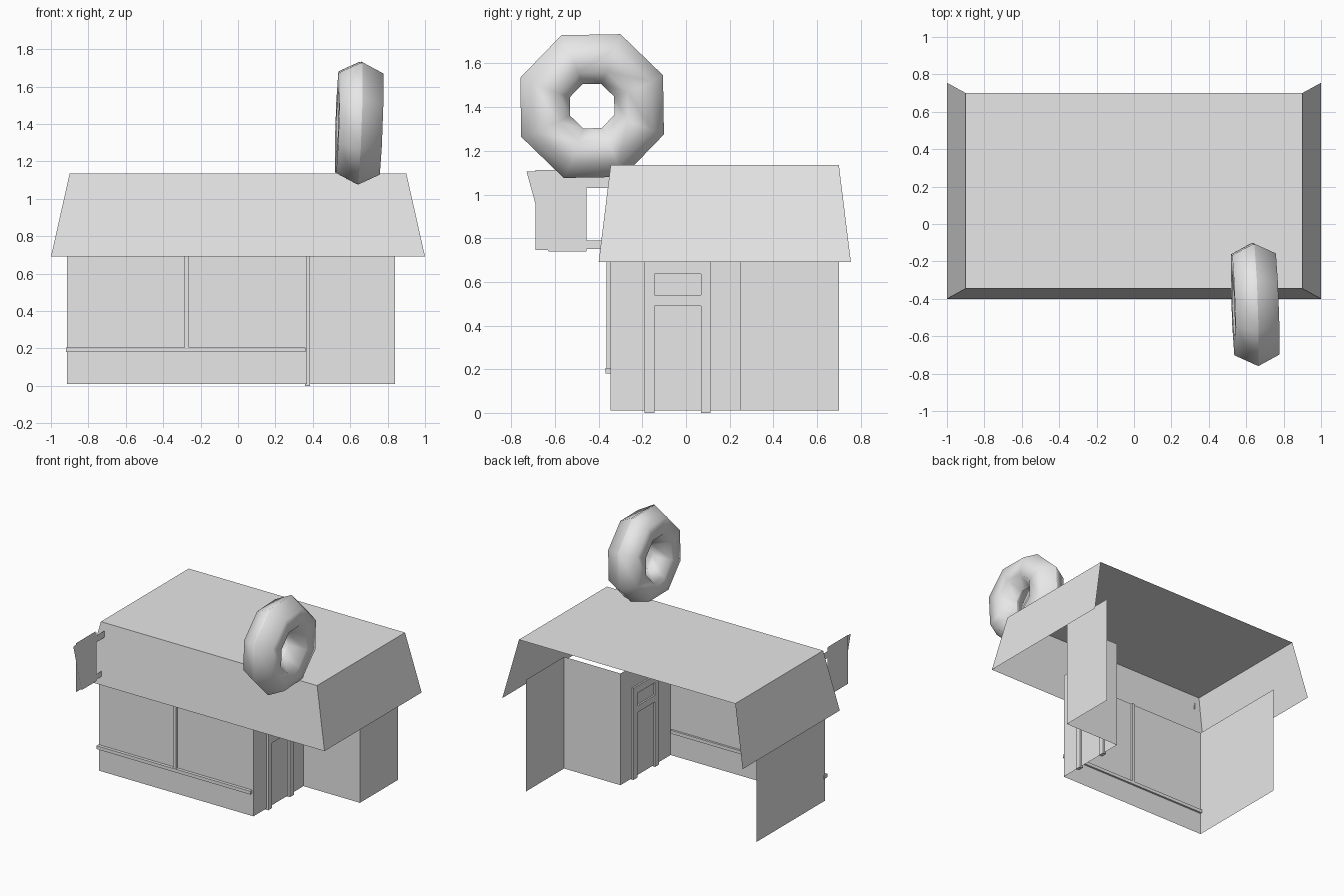
import bpy, bmesh
from math import radians
from mathutils import Matrix

cube = bpy.data.objects.get("Cube")
if cube:
    bpy.data.objects.remove(cube, do_unlink=True)

grey = bpy.data.materials.new("plain_grey")
grey.use_nodes = True
grey.diffuse_color = (0.8, 0.8, 0.8, 1)
grey.node_tree.nodes["Principled BSDF"].inputs["Base Color"].default_value = (0.8, 0.8, 0.8, 1)


def finish(name, bm):
    mesh = bpy.data.meshes.new(name)
    bm.to_mesh(mesh)
    bm.free()
    mesh.materials.append(grey)
    obj = bpy.data.objects.new(name, mesh)
    bpy.context.collection.objects.link(obj)
    return obj


def box(name, x0, x1, y0, y1, z0, z1):
    bm = bmesh.new()
    bmesh.ops.create_cube(bm, size=1)
    bmesh.ops.scale(bm, vec=(x1 - x0, y1 - y0, z1 - z0), verts=bm.verts)
    bmesh.ops.translate(bm, vec=((x0 + x1) / 2, (y0 + y1) / 2, (z0 + z1) / 2), verts=bm.verts)
    return finish(name, bm)


def side_plate(name, x, outline):
    """Flat sheet facing sideways, outlined by (y, z) points."""
    bm = bmesh.new()
    bm.faces.new([bm.verts.new((x, y, z)) for y, z in outline])
    return finish(name, bm)


def rect(y0, y1, z0, z1):
    return [(y0, z0), (y1, z0), (y1, z1), (y0, z1)]


# Walls: one thin sheet following the floor plan, open at the back
WALL_TOP = 0.85
plan = [(-0.915, 0.47), (-0.915, -0.345), (0.37, -0.345), (0.37, 0.25), (0.84, 0.25), (0.84, 0.7)]
bm = bmesh.new()
low = [bm.verts.new((x, y, 0.01)) for x, y in plan]
high = [bm.verts.new((x, y, WALL_TOP)) for x, y in plan]
for i in range(len(plan) - 1):
    bm.faces.new((low[i], low[i + 1], high[i + 1], high[i]))
finish("walls", bm)

# Roof: flat top with sloping front and sides, open at the back
eaves = [(-1, 0.755), (-1, -0.4), (1, -0.4), (1, 0.755)]
ridge = [(-0.9, 0.7), (-0.9, -0.345), (0.9, -0.345), (0.9, 0.7)]
bm = bmesh.new()
low = [bm.verts.new((x, y, 0.69)) for x, y in eaves]
high = [bm.verts.new((x, y, 1.135)) for x, y in ridge]
for i in range(3):
    bm.faces.new((low[i], low[i + 1], high[i + 1], high[i]))
bm.faces.new(high)
finish("roof", bm)

# Shop front trim
box("window_ledge", -0.92, 0.36, -0.368, -0.33, 0.18, 0.205)
box("window_mullion", -0.287, -0.262, -0.365, -0.33, 0.205, WALL_TOP)

# Door frame: two posts and two rails
for name, y0, y1 in (("front", -0.19, -0.145), ("back", 0.068, 0.113)):
    box("door_post_" + name, 0.358, 0.385, y0, y1, 0, 0.69)
for name, z0, z1 in (("lower", 0.49, 0.54), ("upper", 0.635, 0.69)):
    box("door_rail_" + name, 0.358, 0.385, -0.145, 0.068, z0, z1)

# Hanging sign with brackets
side_plate("sign_board", -0.866, rect(-0.69, -0.455, 0.745, 1.113))
side_plate("sign_panel", -0.86, [(-0.73, 1.105), (-0.63, 0.74), (-0.455, 0.74), (-0.455, 1.105)])
for name, z0, z1 in (("lower", 0.75, 0.79), ("upper", 1.03, 1.08)):
    side_plate("sign_bracket_" + name, -0.863, rect(-0.455, -0.345, z0, z1))


# Rooftop ring: eight segments around, six-sided tube, axis along x
def ring(name, grow, shift, half):
    bpy.ops.mesh.primitive_torus_add(major_segments=8, minor_segments=6,
                                     major_radius=0.232, minor_radius=0.12 + grow)
    obj = bpy.context.object
    obj.name = name
    obj.data.materials.append(grey)
    bm = bmesh.new()
    bm.from_mesh(obj.data)
    if half:
        back = [f for f in bm.faces if f.calc_center_median().z < -0.01]
        bmesh.ops.delete(bm, geom=back, context='FACES')
    place = (Matrix.Translation((0.643 + shift, -0.43, 1.405))
             @ Matrix.Rotation(radians(2), 4, 'Z')
             @ Matrix.Rotation(radians(92), 4, 'Y')
             @ Matrix.Rotation(radians(23.5), 4, 'Z')
             @ Matrix.Diagonal((1, 1, 1.08, 1)))
    bm.transform(place)
    bm.to_mesh(obj.data)
    bm.free()
    bpy.ops.object.shade_smooth()


ring("rooftop_ring", 0, 0, False)
ring("ring_icing", 0.002, 0.007, True)
